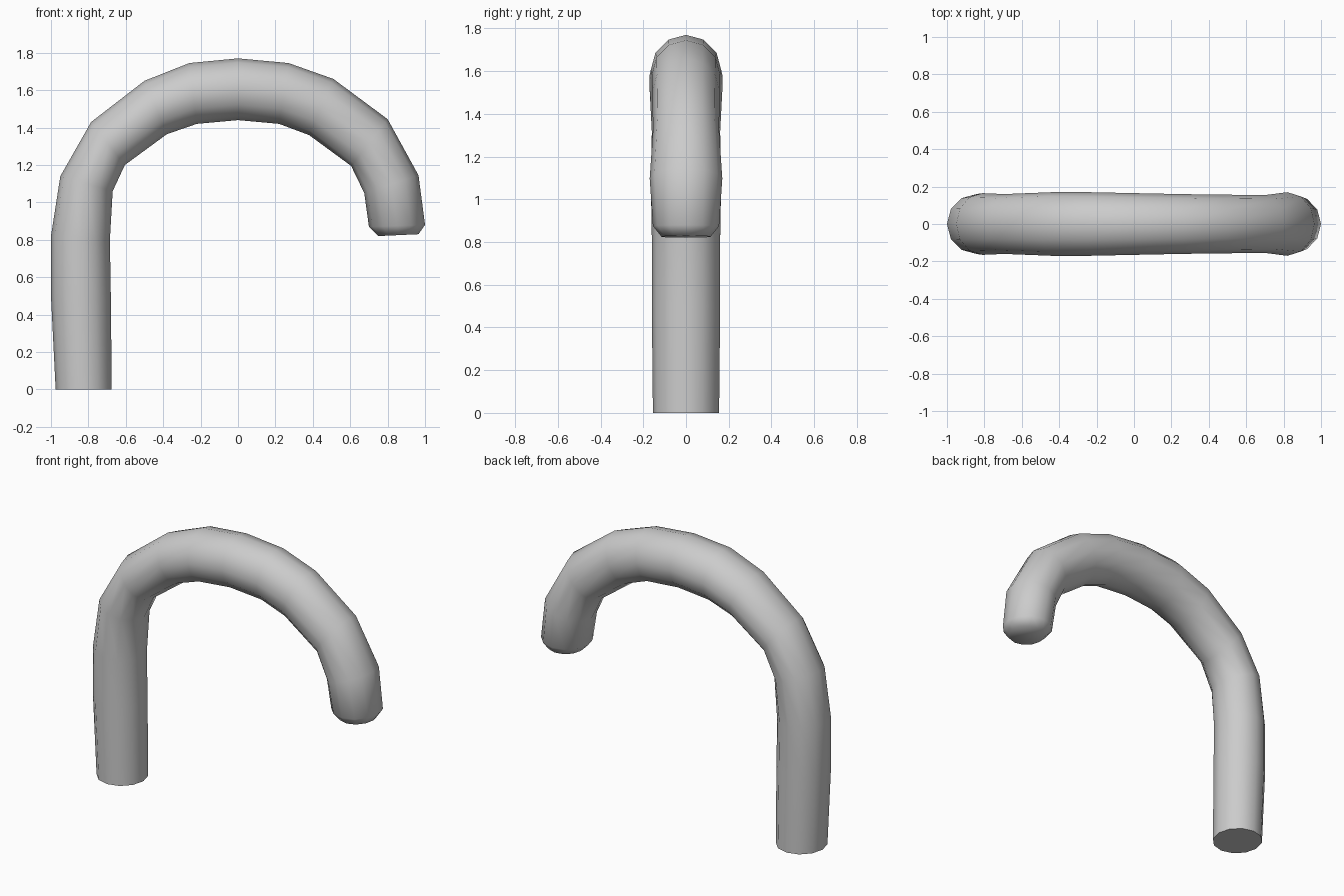
import bpy, bmesh, math
from mathutils import Vector

if "Cube" in bpy.data.objects:
    bpy.data.objects.remove(bpy.data.objects["Cube"])

SIDES = 12
# Cross-sections along the pipe: outer x, outer z, inner x, inner z, half depth
arch = [
    (-0.975, 0.00, -0.675, 0.00, 0.155),
    (-1.00, 0.50, -0.68, 0.50, 0.16),
    (-1.00, 0.82, -0.685, 0.80, 0.16),
    (-0.95, 1.14, -0.67, 1.06, 0.165),
    (-0.785, 1.43, -0.605, 1.20, 0.16),
    (-0.50, 1.65, -0.38, 1.365, 0.17),
    (-0.26, 1.745, -0.22, 1.42, 0.17),
    (0.00, 1.77, 0.00, 1.44, 0.165),
    (0.27, 1.745, 0.22, 1.42, 0.16),
    (0.51, 1.66, 0.38, 1.36, 0.157),
    (0.80, 1.445, 0.605, 1.195, 0.155),
    (0.965, 1.145, 0.675, 1.05, 0.17),
    (1.00, 0.88, 0.70, 0.87, 0.155),
    (0.965, 0.83, 0.75, 0.82, 0.115),
]

# Curved pipe: elliptical rings bridged along the path, capped at both ends
bm = bmesh.new()
rings = []
for ox, oz, ix, iz, d in arch:
    outer, inner = Vector((ox, 0, oz)), Vector((ix, 0, iz))
    mid, half = (outer + inner) / 2, (outer - inner) / 2
    ring = []
    for k in range(SIDES):
        a = math.tau * k / SIDES
        ring.append(bm.verts.new(mid + half * math.cos(a) + Vector((0, d * math.sin(a), 0))))
    rings.append(ring)
for r0, r1 in zip(rings, rings[1:]):
    for k in range(SIDES):
        n = (k + 1) % SIDES
        bm.faces.new((r0[k], r0[n], r1[n], r1[k]))
bm.faces.new(rings[0])
bm.faces.new(rings[-1])
bmesh.ops.recalc_face_normals(bm, faces=bm.faces)

mesh = bpy.data.meshes.new("curved_pipe")
bm.to_mesh(mesh)
bm.free()
pipe = bpy.data.objects.new("curved_pipe", mesh)
bpy.context.collection.objects.link(pipe)
bpy.context.view_layer.objects.active = pipe
pipe.select_set(True)
bpy.ops.object.shade_smooth_by_angle(angle=math.radians(60))
